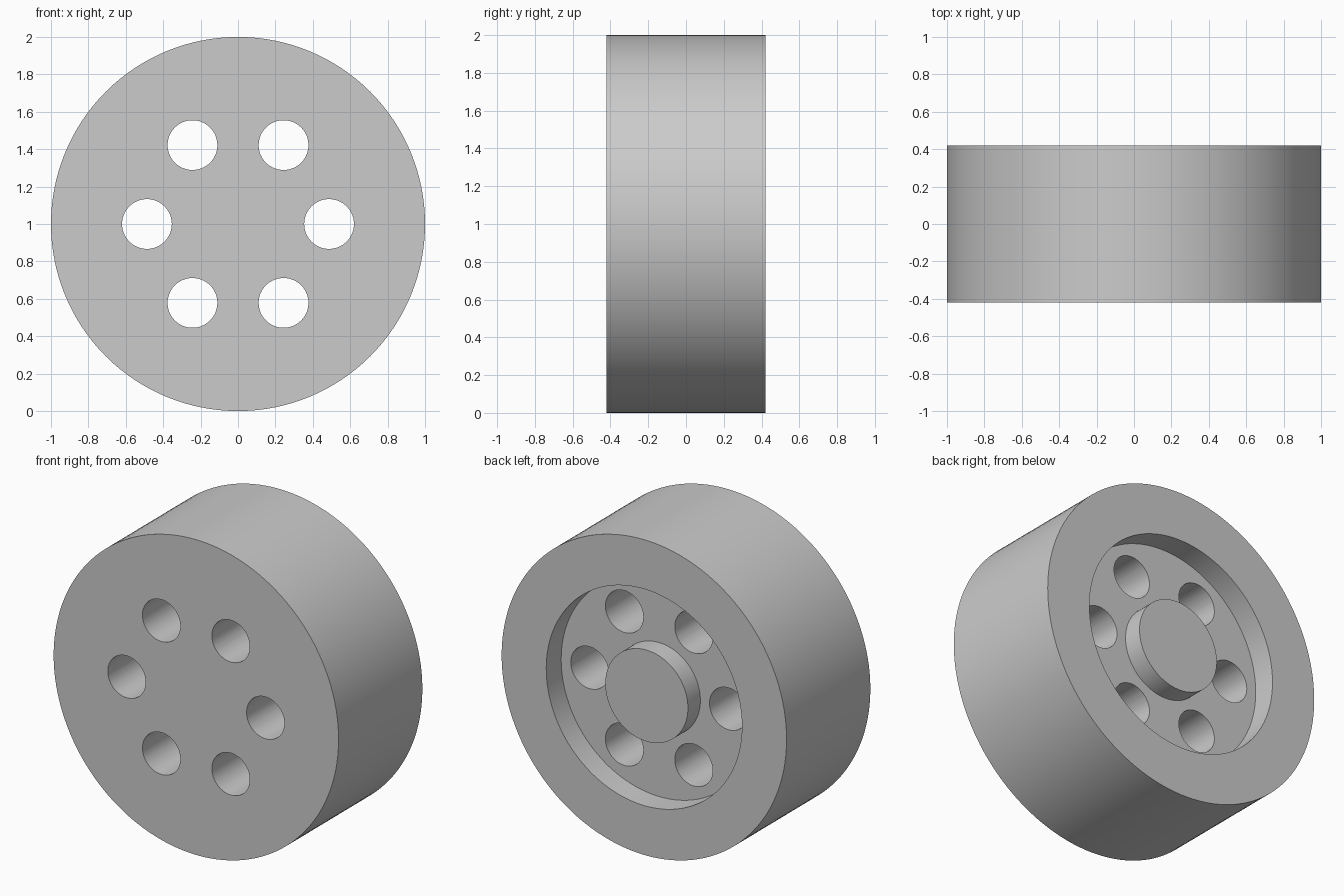
import bpy, bmesh, math
from mathutils import Matrix, Vector

if "Cube" in bpy.data.objects:
    bpy.data.objects.remove(bpy.data.objects["Cube"])

HALF = 0.42          # half width of the wheel
CENTRE = Vector((0, 0, 1))


def make_object(name, bm):
    mesh = bpy.data.meshes.new(name)
    bmesh.ops.recalc_face_normals(bm, faces=bm.faces)
    bm.to_mesh(mesh)
    bm.free()
    obj = bpy.data.objects.new(name, mesh)
    bpy.context.collection.objects.link(obj)
    return obj


grey = bpy.data.materials.new("plain_grey")
grey.diffuse_color = (0.6, 0.6, 0.6, 1)
grey.use_nodes = True
grey.node_tree.nodes["Principled BSDF"].inputs["Base Color"].default_value = grey.diffuse_color

# Wheel body: flat front, recessed ring and central hub at the back (radius, y)
profile = [(0, -HALF), (1, -HALF), (1, HALF), (0.687, HALF),
           (0.687, 0.27), (0.29, 0.27), (0.29, 0.395), (0, 0.395)]
bm = bmesh.new()
verts = [bm.verts.new((r, y, 1)) for r, y in profile]
edges = [bm.edges.new(pair) for pair in zip(verts, verts[1:])]
bmesh.ops.spin(bm, geom=verts + edges, cent=CENTRE, axis=(0, 1, 0),
               angle=math.tau, steps=128)
bmesh.ops.remove_doubles(bm, verts=bm.verts, dist=0.0005)
wheel = make_object("wheel", bm)
wheel.data.materials.append(grey)

# Six round through holes
bm = bmesh.new()
turn = Matrix.Rotation(math.pi / 2, 4, 'X')
for i in range(6):
    a = i * math.tau / 6
    pos = CENTRE + 0.487 * Vector((math.cos(a), 0, math.sin(a)))
    bmesh.ops.create_cone(bm, cap_ends=True, segments=64, radius1=0.133,
                          radius2=0.133, depth=2,
                          matrix=Matrix.Translation(pos) @ turn)
cutter = make_object("hole_cutter", bm)
cutter.hide_render = True
cutter.data.materials.append(grey)

cut = wheel.modifiers.new("holes", 'BOOLEAN')
cut.operation = 'DIFFERENCE'
cut.solver = 'EXACT'
cut.object = cutter
bpy.context.view_layer.objects.active = wheel
wheel.select_set(True)
bpy.ops.object.modifier_apply(modifier=cut.name)
bpy.data.objects.remove(cutter)

# Smooth round walls, sharp rims
bpy.ops.object.shade_smooth_by_angle(angle=math.radians(30))
